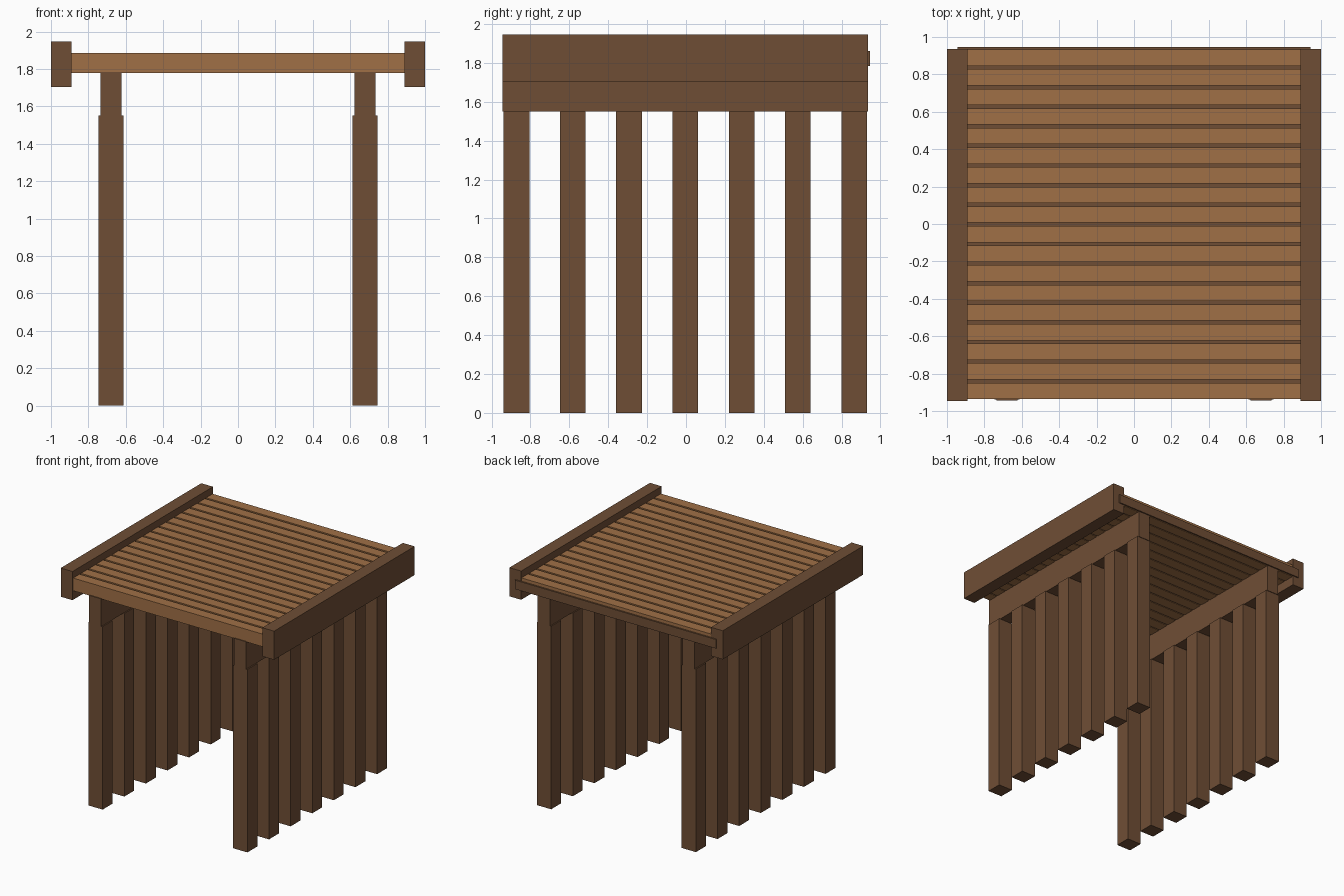
import bpy
import bmesh
from mathutils import Matrix, Vector

cube = bpy.data.objects.get("Cube")
if cube:
    bpy.data.objects.remove(cube, do_unlink=True)


def make_material(name, rgb):
    mat = bpy.data.materials.new(name)
    mat.use_nodes = True
    color = (*rgb, 1.0)
    mat.diffuse_color = color
    mat.node_tree.nodes["Principled BSDF"].inputs["Base Color"].default_value = color
    return mat


dark_wood = make_material("dark brown wood", (0.159, 0.076, 0.036))
light_wood = make_material("light brown wood", (0.352, 0.162, 0.061))


def box(name, xs, ys, zs, mat):
    """Box spanning the given (min, max) ranges."""
    size = Vector((xs[1] - xs[0], ys[1] - ys[0], zs[1] - zs[0]))
    mesh = bpy.data.meshes.new(name)
    bm = bmesh.new()
    bmesh.ops.create_cube(bm, size=1, matrix=Matrix.Diagonal((*size, 1)))
    bm.to_mesh(mesh)
    bm.free()
    mesh.materials.append(mat)
    obj = bpy.data.objects.new(name, mesh)
    obj.location = Vector((xs[0] + xs[1], ys[0] + ys[1], zs[0] + zs[1])) / 2
    bpy.context.collection.objects.link(obj)
    return obj


def add_array(obj, count, step_y):
    mod = obj.modifiers.new("repeat", "ARRAY")
    mod.count = count
    mod.use_relative_offset = False
    mod.use_constant_offset = True
    mod.constant_offset_displace = (0, step_y, 0)


# Both sides: edge board, carrying beam and row of posts
for side, sign in (("left", 1), ("right", -1)):
    def span(a, b):
        return tuple(sorted((sign * a, sign * b)))

    box(f"{side}_edge_board", span(0.89, 1.0), (-0.945, 0.936), (1.703, 1.946), dark_wood)
    box(f"{side}_beam", span(0.622, 0.735), (-0.943, 0.936), (1.55, 1.785), dark_wood)
    posts = box(f"{side}_posts", span(0.612, 0.745), (-0.938, -0.806), (0, 1.551), dark_wood)
    add_array(posts, 7, 0.2895)

# Roof: light planks laid around a dark core panel that shows in the gaps
planks = box("roof_planks", (-0.892, 0.892), (-0.936, -0.849), (1.78, 1.887), light_wood)
add_array(planks, 18, 0.1048)
box("roof_panel", (-0.943, 0.943), (-0.925, 0.946), (1.784, 1.86), dark_wood)
